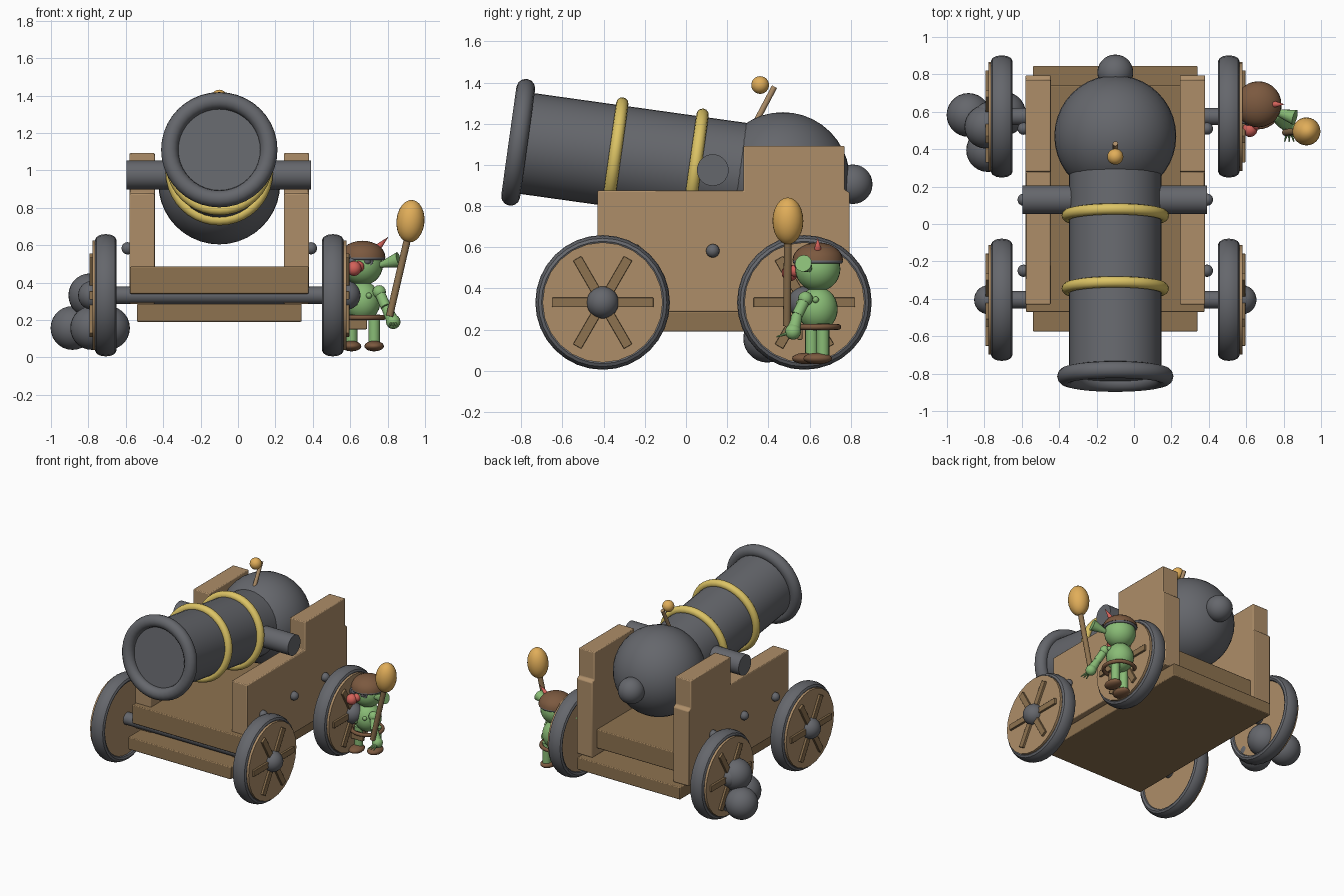
import bpy, bmesh
from math import radians, pi, cos, sin
from mathutils import Vector, Matrix

if "Cube" in bpy.data.objects:
    bpy.data.objects.remove(bpy.data.objects["Cube"])

CX = -0.1  # centre plane of the gun


def mat(name, r, g, b):
    m = bpy.data.materials.new(name)
    m.diffuse_color = (r, g, b, 1)
    m.use_nodes = True
    m.node_tree.nodes["Principled BSDF"].inputs["Base Color"].default_value = m.diffuse_color
    return m


IRON = mat("iron", 0.13, 0.135, 0.15)
WOOD = mat("wood", 0.42, 0.27, 0.14)
DARK = mat("dark_wood", 0.27, 0.17, 0.08)
GOLD = mat("brass", 0.72, 0.55, 0.13)
AMBER = mat("amber", 0.75, 0.42, 0.1)
GREEN = mat("green_skin", 0.25, 0.5, 0.18)
BROWN = mat("leather", 0.2, 0.1, 0.05)
RED = mat("red", 0.65, 0.12, 0.1)


def finish(name, m, bevel=0):
    o = bpy.context.object
    o.name = name
    o.data.materials.append(m)
    if bevel:
        b = o.modifiers.new("bevel", 'BEVEL')
        b.width, b.segments = bevel, 2
    bpy.ops.object.shade_smooth_by_angle(angle=radians(35))
    return o


def aim(d):
    return Vector(d).to_track_quat('Z', 'Y').to_euler()


def ball(name, p, r, m, scale=(1, 1, 1), rot=(0, 0, 0), seg=28):
    bpy.ops.mesh.primitive_uv_sphere_add(segments=seg, ring_count=seg // 2, radius=r, location=p, rotation=rot)
    bpy.context.object.scale = scale
    return finish(name, m)


def rod(name, a, b, r1, m, r2=None, n=28):
    a, b = Vector(a), Vector(b)
    bpy.ops.mesh.primitive_cone_add(vertices=n, radius1=r1, radius2=r1 if r2 is None else r2,
                                    depth=(b - a).length, location=(a + b) / 2, rotation=aim(b - a))
    return finish(name, m)


def ring(name, p, d, R, r, m, seg=40):
    bpy.ops.mesh.primitive_torus_add(major_radius=R, minor_radius=r, major_segments=seg,
                                     minor_segments=12, location=p, rotation=aim(d))
    return finish(name, m)


def box(name, lo, hi, m, bevel=0.006):
    lo, hi = Vector(lo), Vector(hi)
    bpy.ops.mesh.primitive_cube_add(size=1, location=(lo + hi) / 2)
    bpy.context.object.scale = hi - lo
    bpy.ops.object.transform_apply(location=False, rotation=False, scale=True)
    return finish(name, m, bevel)


def from_bmesh(name, bm, m, bevel=0):
    bmesh.ops.recalc_face_normals(bm, faces=bm.faces)
    me = bpy.data.meshes.new(name)
    bm.to_mesh(me)
    bm.free()
    o = bpy.data.objects.new(name, me)
    bpy.context.collection.objects.link(o)
    bpy.ops.object.select_all(action='DESELECT')
    o.select_set(True)
    bpy.context.view_layer.objects.active = o
    return finish(name, m, bevel)


# Barrel along a tilted axis, with muzzle ring, bands, breech and knob
def axis(y):
    return Vector((CX, y, 0.93 + 0.14 * (0.47 - y)))


tilt = axis(-1) - axis(0)
rod("barrel", axis(0.42), axis(-0.81), 0.247, IRON, n=40)
ring("muzzle_ring", axis(-0.815), tilt, 0.265, 0.046, IRON)
for y in (-0.345, 0.045):
    ring("brass_band", axis(y), tilt, 0.257, 0.03, GOLD)
ball("breech", axis(0.47), 0.326, IRON, seg=40)
ball("breech_knob", (CX, 0.81, 0.906), 0.096, IRON)
rod("trunnion", (-0.595, 0.13, 0.975), (0.39, 0.13, 0.975), 0.077, IRON)
rod("fuse", (CX, 0.34, 1.21), (CX, 0.43, 1.38), 0.014, WOOD, n=12)
ball("fuse_spark", (CX, 0.36, 1.388), 0.043, AMBER)

# Carriage: stepped side panels, floor and bottom slab
profile = [(-0.43, 0.286), (0.795, 0.286), (0.795, 0.865), (0.77, 0.88), (0.77, 1.092),
           (0.28, 1.092), (0.28, 0.875), (-0.43, 0.875)]
for x in (-0.58, 0.245):
    bm = bmesh.new()
    f = bm.faces.new([bm.verts.new((x, y, z)) for y, z in profile])
    ext = bmesh.ops.extrude_face_region(bm, geom=[f])
    bmesh.ops.translate(bm, vec=(0.135, 0, 0), verts=[v for v in ext["geom"] if isinstance(v, bmesh.types.BMVert)])
    from_bmesh("side_panel", bm, WOOD, 0.006)
box("floor_board", (-0.578, -0.47, 0.34), (0.378, 0.74, 0.485), DARK)
box("bottom_slab", (-0.54, -0.575, 0.19), (0.34, 0.845, 0.286), DARK)

# Bolts, axles and wheels
for s in (-1, 1):
    for y in (-0.25, 0.13, 0.51):
        ball("bolt", (CX + s * 0.49, y, 0.583), 0.033, IRON, seg=16)


def wheel(s, y):
    c = Vector((CX + s * 0.607, y, 0.332))
    bm = bmesh.new()
    n, k = 32, 12
    loops = []
    for i in range(n):
        a = 2 * pi * i / n
        loop = []
        for j in range(k):
            t = 2 * pi * j / k
            r = 0.297 + 0.03 * cos(t)
            loop.append(bm.verts.new(c + Vector((0.057 * sin(t), r * cos(a), r * sin(a)))))
        loops.append(loop)
    for i in range(n):
        p, q = loops[i], loops[(i + 1) % n]
        for j in range(k):
            bm.faces.new((p[j], q[j], q[(j + 1) % k], p[(j + 1) % k]))
    from_bmesh("tyre", bm, IRON)
    rod("wheel_disc", c - Vector((s * 0.04, 0, 0)), c + Vector((s * 0.072, 0, 0)), 0.292, WOOD, n=24)
    for i in range(3):
        o = box("spoke", (-0.012, -0.247, -0.023), (0.012, 0.247, 0.023), DARK, 0.003)
        o.location = c + Vector((s * 0.076, 0, 0))
        o.rotation_euler.x = i * pi / 3
    ball("hub", c + Vector((s * 0.07, 0, 0)), 0.078, IRON)


for y in (-0.405, 0.575):
    rod("axle", (-0.76, y, 0.332), (0.56, y, 0.332), 0.046, IRON)
    for s in (-1, 1):
        wheel(s, y)

# Pile of cannonballs
for p in ((-0.885, 0.583, 0.157), (-0.78, 0.395, 0.157), (-0.695, 0.59, 0.157), (-0.79, 0.52, 0.332)):
    ball("cannonball", p, 0.117, IRON)

# Gunner: body, head, cap and face
GX, GY = 0.665, 0.64
ball("belly", (GX, GY, 0.3), 0.097, GREEN, (1, 1, 1.1))
ball("head", (GX, GY, 0.495), 0.11, GREEN)
bpy.ops.mesh.primitive_uv_sphere_add(segments=28, ring_count=14, radius=0.123, location=(GX, GY, 0.535))
cap = bpy.context.object
bm = bmesh.new()
bm.from_mesh(cap.data)
cut = bmesh.ops.bisect_plane(bm, geom=bm.verts[:] + bm.edges[:] + bm.faces[:], plane_co=(0, 0, 0),
                             plane_no=(0, 0, 1), clear_inner=True)
bmesh.ops.holes_fill(bm, edges=bm.edges[:])
bm.to_mesh(cap.data)
bm.free()
cap.scale.z = 0.72
finish("cap", BROWN)
ring("cap_strap", (GX, GY, 0.53), (0, 0, 1), 0.113, 0.009, IRON, 28)
rod("cap_spike", (0.75, GY, 0.59), (0.805, GY, 0.645), 0.018, RED, 0, 12)
ball("nose", (0.62, 0.505, 0.475), 0.04, RED, seg=20)
ball("cheek", (0.645, 0.53, 0.485), 0.03, RED, seg=16)
for x in (0.61, 0.69):
    ring("goggle", (x, 0.545, 0.515), (0.1, -1, 0), 0.026, 0.008, IRON, 16)
    ball("eye", (x, 0.548, 0.515), 0.022, IRON, seg=12)
rod("right_ear", (0.75, 0.6, 0.49), (0.86, 0.57, 0.522), 0.012, GREEN, 0.042, 16)
rod("left_ear", (0.58, 0.65, 0.49), (0.475, 0.67, 0.522), 0.012, GREEN, 0.042, 16)
for p in ((0.70, 0.55, 0.33), (0.755, 0.63, 0.345), (0.625, 0.55, 0.29)):
    ball("wart", p, 0.016, GREEN, seg=12)
ring("belt", (GX, 0.63, 0.213), (0, 0, 1), 0.11, 0.014, BROWN, 28)
box("loincloth", (0.585, 0.54, 0.15), (0.69, 0.565, 0.21), DARK)

# Gunner limbs
for x, y in ((0.607, 0.61), (0.728, 0.665)):
    rod("leg", (x, y, 0.05), (x, y, 0.23), 0.031, GREEN, n=16)
    ball("shoe", (x, y - 0.025, 0.06), 0.07, BROWN, (0.75, 1, 0.4), seg=20)
for sh, el, hand in (((0.755, 0.58, 0.35), (0.79, 0.54, 0.27), (0.83, 0.52, 0.19)),
                     ((0.575, 0.60, 0.35), (0.53, 0.57, 0.27), (0.5, 0.53, 0.19))):
    ball("shoulder", sh, 0.036, GREEN, seg=16)
    rod("upper_arm", sh, el, 0.028, GREEN, n=14)
    rod("forearm", el, hand, 0.026, GREEN, 0.034, 14)
    ball("hand", hand, 0.039, GREEN, seg=16)
    for dx in (-0.025, 0, 0.025):
        rod("finger", hand, Vector(hand) + Vector((dx, -0.08, -0.025)), 0.012, GREEN, 0.003, 8)

# Swab held by the gunner
rod("swab_pole", (0.81, 0.49, 0.22), (0.91, 0.495, 0.65), 0.019, DARK, n=14)
ball("swab_head", (0.922, 0.495, 0.728), 0.075, AMBER, (1, 1, 1.52), (0, radians(5), 0), 24)
